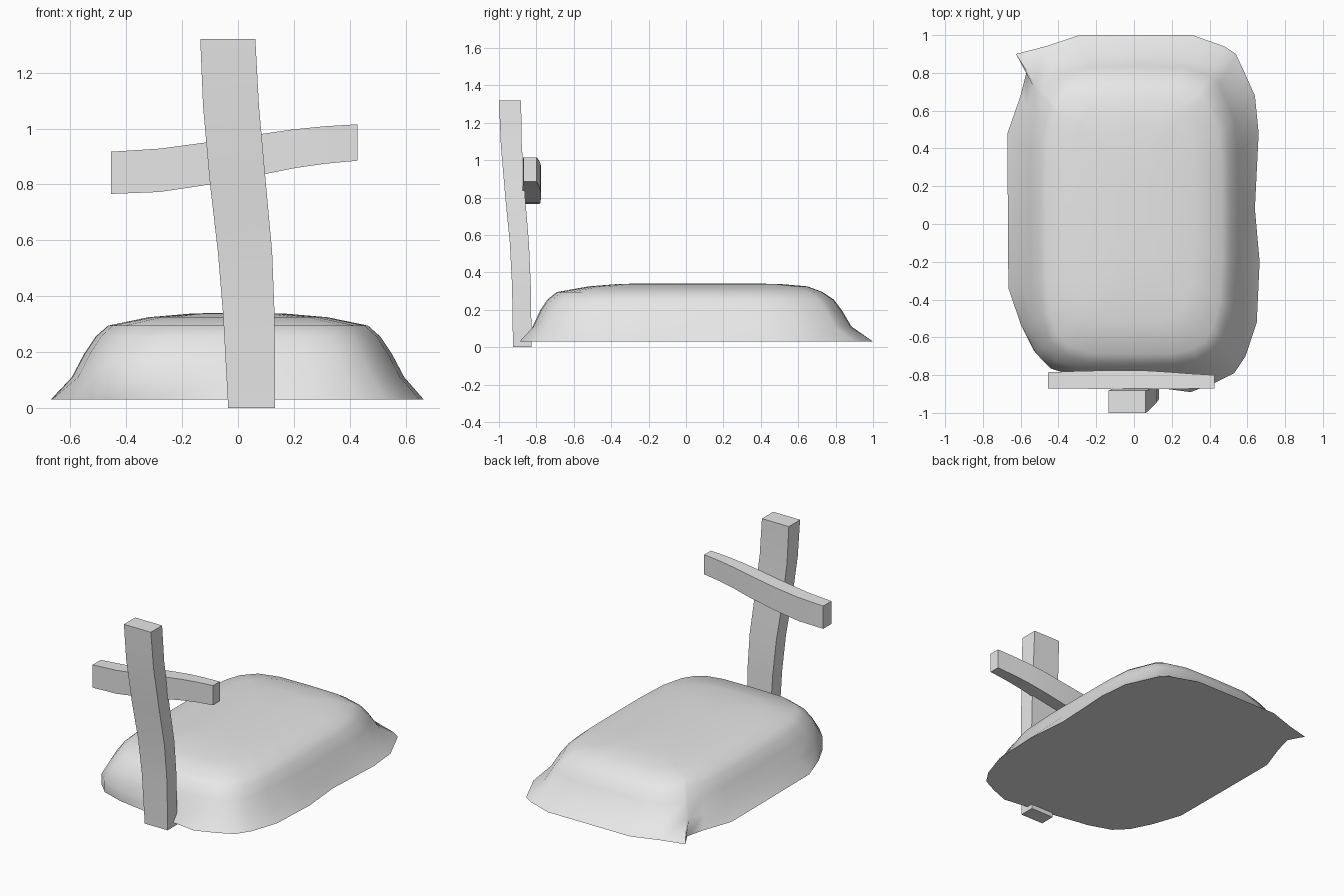
import bpy, bmesh, math
from math import atan2, cos, sin, copysign

cube = bpy.data.objects.get("Cube")
if cube:
    bpy.data.objects.remove(cube, do_unlink=True)

grey = bpy.data.materials.new("plain grey")
grey.use_nodes = True
grey.diffuse_color = (0.8, 0.8, 0.8, 1)
grey.node_tree.nodes["Principled BSDF"].inputs["Base Color"].default_value = (0.8, 0.8, 0.8, 1)


def loft(name, rings, angle):
    """Skin a stack of closed rings and cap both ends."""
    bm = bmesh.new()
    loops = [[bm.verts.new(p) for p in ring] for ring in rings]
    for low, high in zip(loops, loops[1:]):
        for i in range(len(low)):
            j = (i + 1) % len(low)
            bm.faces.new((low[i], low[j], high[j], high[i]))
    bm.faces.new(loops[0][::-1])
    bm.faces.new(loops[-1])
    bmesh.ops.recalc_face_normals(bm, faces=bm.faces)
    mesh = bpy.data.meshes.new(name)
    bm.to_mesh(mesh)
    bm.free()
    mesh.materials.append(grey)
    obj = bpy.data.objects.new(name, mesh)
    bpy.context.collection.objects.link(obj)
    bpy.ops.object.select_all(action="DESELECT")
    obj.select_set(True)
    bpy.context.view_layer.objects.active = obj
    bpy.ops.object.shade_smooth_by_angle(angle=math.radians(angle))
    return obj


# Earth mound: uneven footprint rising through rounded rings
footprint = [
    (.66, .48), (.64, .68), (.54, .90), (.48, .94), (.31, 1.0), (0, 1.0), (-.29, 1.0),
    (-.47, .94), (-.625, .90), (-.57, .80), (-.60, .68), (-.67, .48), (-.668, .08),
    (-.665, -.34), (-.60, -.53), (-.53, -.67), (-.45, -.75), (-.30, -.80), (0, -.85),
    (.30, -.89), (.43, -.84), (.53, -.79), (.59, -.70), (.65, -.52), (.665, -.20), (.64, .08)]


def rounded_ring(z, half_x, y_front, y_back, power):
    mid, half_y = (y_front + y_back) / 2, (y_back - y_front) / 2
    ring = []
    for x, y in footprint:
        a = atan2((y - .06) / .94, x / .66)
        c, s = cos(a), sin(a)
        r = (abs(c) ** power + abs(s) ** power) ** (-1 / power)
        ring.append((half_x * r * c, mid + half_y * r * s, z))
    return ring


rings = [[(x, y, .03) for x, y in footprint]]
for level in [(.11, .595, -.82, .885, 4.5), (.195, .55, -.78, .835, 4.5),
              (.255, .51, -.74, .79, 4.5), (.295, .465, -.69, .73, 4.5),
              (.325, .32, -.52, .65, 4), (.338, .17, -.36, .50, 4), (.341, .07, -.2, .3, 3)]:
    rings.append(rounded_ring(*level))
loft("earth_mound", rings, 50)

# Upright post: height, x range, y range
post = [(0, -.035, .133, -.925, -.825), (.33, -.053, .131, -.93, -.83),
        (.56, -.072, .122, -.942, -.84), (.80, -.10, .10, -.966, -.86),
        (1.08, -.125, .075, -.99, -.878), (1.32, -.135, .062, -1.0, -.882)]
loft("upright_post", [[(a, c, z), (b, c, z), (b, d, z), (a, d, z)]
                      for z, a, b, c, d in post], 30)

# Crossbar: x, z range, y range
crossbar = [(-.455, .766, .917, -.87, -.785), (-.28, .773, .928, -.872, -.778),
            (-.10, .80, .952, -.873, -.775), (.08, .834, .98, -.873, -.777),
            (.20, .858, .997, -.873, -.785), (.31, .874, 1.008, -.872, -.793),
            (.427, .885, 1.015, -.87, -.80)]
loft("crossbar", [[(x, c, a), (x, d, a), (x, d, b), (x, c, b)]
                  for x, a, b, c, d in crossbar], 30)
